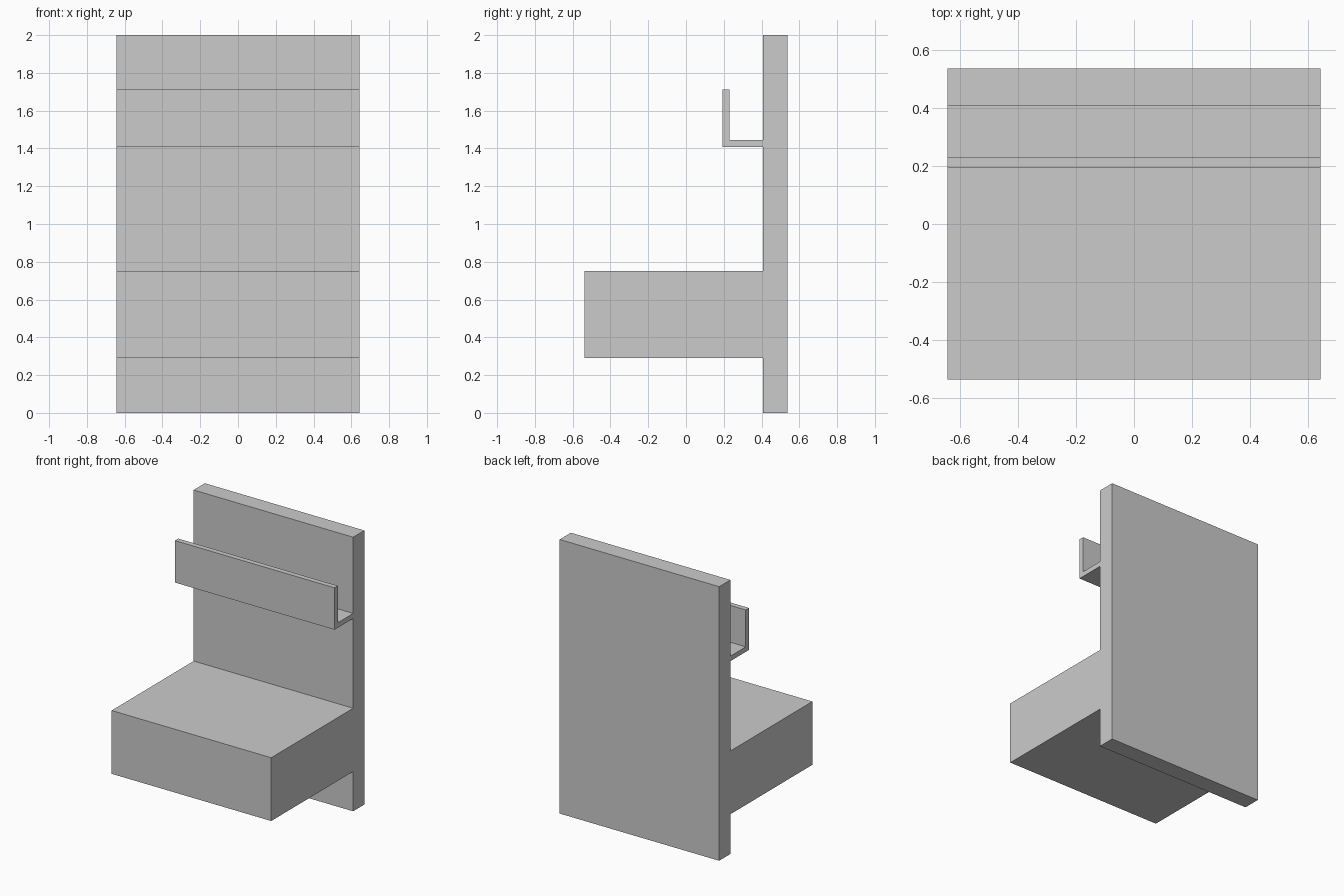
import bpy, bmesh
from mathutils import Vector

if "Cube" in bpy.data.objects:
    bpy.data.objects.remove(bpy.data.objects["Cube"])

HALF_WIDTH = 0.644
FRONT, PANEL_FRONT, BACK = -0.537, 0.408, 0.537
BLOCK_BOTTOM, BLOCK_TOP = 0.29, 0.752
LIP_FRONT, LIP_BACK = 0.193, 0.231
TRAY_BOTTOM, TRAY_FLOOR, LIP_TOP = 1.407, 1.444, 1.713


def extrude_profile(name, profile, half_width):
    """Extrude a closed (y, z) outline along x, centred on x = 0."""
    bm = bmesh.new()
    face = bm.faces.new([bm.verts.new((-half_width, y, z)) for y, z in profile])
    result = bmesh.ops.extrude_face_region(bm, geom=[face], use_keep_orig=True)
    moved = [g for g in result["geom"] if isinstance(g, bmesh.types.BMVert)]
    bmesh.ops.translate(bm, verts=moved, vec=Vector((2 * half_width, 0, 0)))
    bmesh.ops.recalc_face_normals(bm, faces=bm.faces)
    mesh = bpy.data.meshes.new(name)
    bm.to_mesh(mesh)
    bm.free()
    obj = bpy.data.objects.new(name, mesh)
    bpy.context.collection.objects.link(obj)
    return obj


# One continuous side outline: back panel, seat block and hooked tray
outline = [
    (BACK, 0), (BACK, 2), (PANEL_FRONT, 2),
    # tray with upright lip
    (PANEL_FRONT, TRAY_FLOOR), (LIP_BACK, TRAY_FLOOR), (LIP_BACK, LIP_TOP),
    (LIP_FRONT, LIP_TOP), (LIP_FRONT, TRAY_BOTTOM), (PANEL_FRONT, TRAY_BOTTOM),
    # seat block
    (PANEL_FRONT, BLOCK_TOP), (FRONT, BLOCK_TOP),
    (FRONT, BLOCK_BOTTOM), (PANEL_FRONT, BLOCK_BOTTOM),
    (PANEL_FRONT, 0),
]
extrude_profile("seat_with_back_panel_and_tray", outline, HALF_WIDTH)
